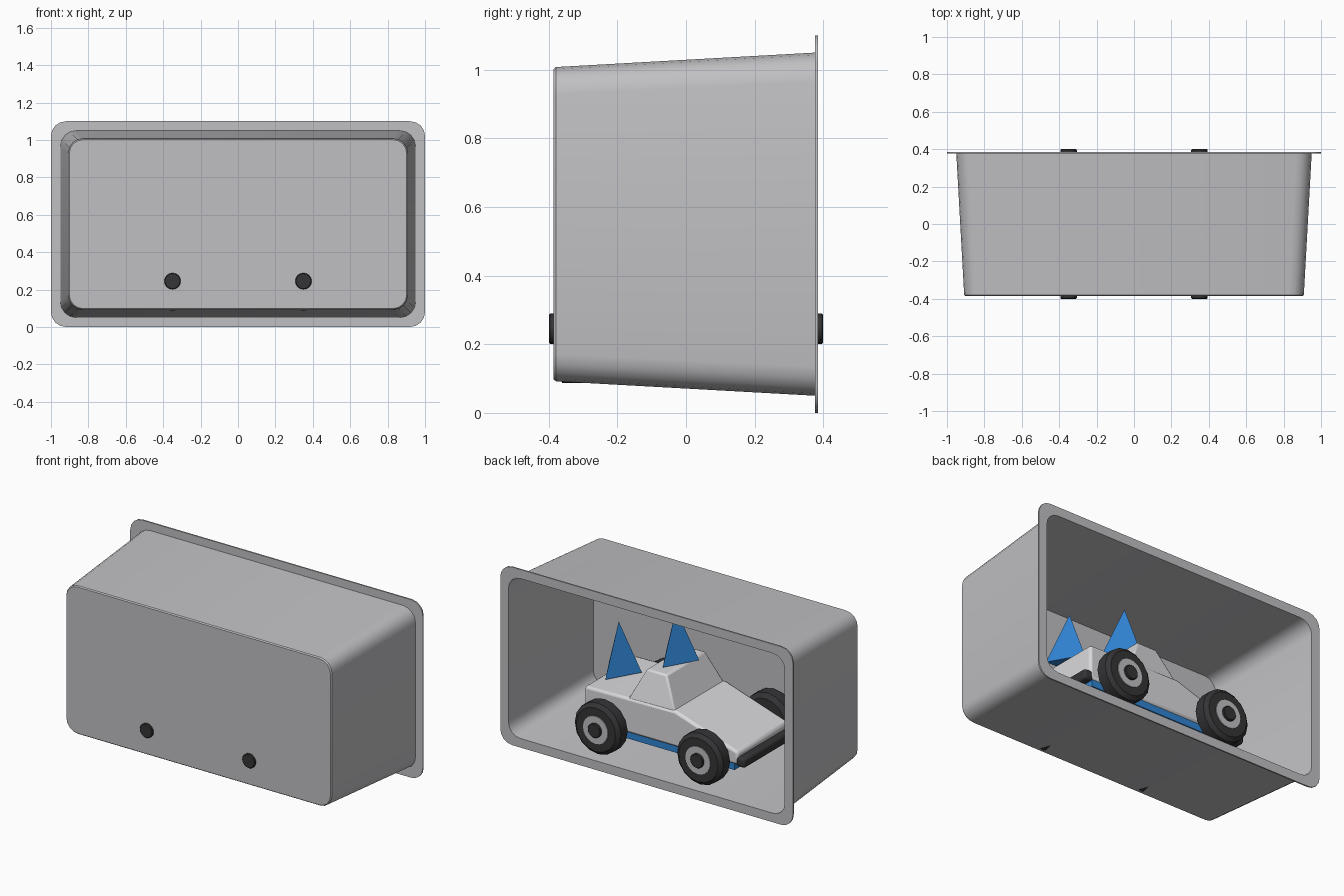
import bpy, bmesh, math
from mathutils import Matrix

if "Cube" in bpy.data.objects:
    bpy.data.objects.remove(bpy.data.objects["Cube"])


def material(name, rgb):
    m = bpy.data.materials.new(name)
    m.diffuse_color = (*rgb, 1)
    m.use_nodes = True
    m.node_tree.nodes["Principled BSDF"].inputs["Base Color"].default_value = m.diffuse_color
    return m


GREY = material("tray grey", (0.53, 0.53, 0.55))
PALE = material("body pale grey", (0.70, 0.70, 0.72))
RIM = material("rim grey", (0.53, 0.53, 0.55))
DARK = material("rubber black", (0.035, 0.035, 0.038))
BLUE = material("blue", (0.03, 0.23, 0.65))


def finish(bm, name, mat, bevel=0, smooth=True):
    bmesh.ops.recalc_face_normals(bm, faces=bm.faces)
    me = bpy.data.meshes.new(name)
    bm.to_mesh(me)
    bm.free()
    me.materials.append(mat)
    ob = bpy.data.objects.new(name, me)
    bpy.context.collection.objects.link(ob)
    if bevel:
        b = ob.modifiers.new("bevel", "BEVEL")
        b.width, b.segments = bevel, 2
    if smooth:
        bpy.ops.object.select_all(action='DESELECT')
        ob.select_set(True)
        bpy.context.view_layer.objects.active = ob
        bpy.ops.object.shade_smooth_by_angle(angle=math.radians(30))
    return ob


def loft(rings, name, mat, **kw):
    """Bridge equal-length point rings and cap both ends."""
    bm = bmesh.new()
    rows = [[bm.verts.new(p) for p in r] for r in rings]
    for a, b in zip(rows, rows[1:]):
        for i in range(len(a)):
            j = (i + 1) % len(a)
            bm.faces.new((a[i], a[j], b[j], b[i]))
    bm.faces.new(rows[0])
    bm.faces.new(rows[-1])
    return finish(bm, name, mat, **kw)


def rounded(y, hx, hz, r, cz=0.55, segs=4):
    pts = []
    for k, (sx, sz) in enumerate(((1, 1), (-1, 1), (-1, -1), (1, -1))):
        for i in range(segs + 1):
            a = math.radians(90 * k + 90 * i / segs)
            pts.append((sx * (hx - r) + r * math.cos(a), y,
                        cz + sz * (hz - r) + r * math.sin(a)))
    return pts


def rect(z, x0, x1, hy):
    return [(x0, -hy, z), (x1, -hy, z), (x1, hy, z), (x0, hy, z)]


def wheel_ring(x, y, z, r, n):
    return [(x + r * math.cos(2 * math.pi * i / n), y,
             z + r * math.sin(2 * math.pi * i / n)) for i in range(n)]


def wheel_part(name, x, side, profile, n, mat):
    loft([wheel_ring(x, side * y, 0.245, r, n) for y, r in profile], name, mat)


# Open tray with tapered walls and a flat rim flange
loft([rounded(-0.378, 0.898, 0.448, 0.075), rounded(0.385, 0.944, 0.494, 0.08),
      rounded(0.385, 1.0, 0.55, 0.08), rounded(0.376, 1.0, 0.55, 0.08),
      rounded(0.376, 0.95, 0.50, 0.085), rounded(-0.379, 0.908, 0.458, 0.08),
      rounded(-0.386, 0.902, 0.452, 0.075)], "tray", GREY)

# Car body: side profile extruded across the width
side = [(0.52, 0.21), (0.52, 0.42), (-0.10, 0.43), (-0.53, 0.29), (-0.53, 0.21)]
loft([[(x, y, z) for x, z in side] for y in (-0.25, 0.25)], "car_body", PALE, bevel=0.015)

# Cabin with sloping sides
loft([rect(0.41, -0.10, 0.23, 0.245), rect(0.605, 0.0, 0.135, 0.19)],
     "cabin", PALE, bevel=0.01)

# Blue chassis plate beneath the body
loft([rect(0.17, -0.50, 0.50, 0.24), rect(0.215, -0.50, 0.50, 0.24)], "chassis", BLUE)

# Bumpers at both ends
for label, x in (("front", -0.545), ("rear", 0.53)):
    loft([rect(0.20, x - 0.03, x + 0.03, 0.25), rect(0.26, x - 0.03, x + 0.03, 0.25)],
         label + "_bumper", DARK, bevel=0.015)

# Three-sided spikes on the rear deck and the roof
for label, x, z in (("deck", 0.46, 0.43), ("roof", 0.068, 0.61)):
    bm = bmesh.new()
    bmesh.ops.create_cone(bm, cap_ends=True, segments=3, radius1=0.13, radius2=0, depth=0.31,
                          matrix=Matrix.Translation((x, 0, z + 0.155))
                          @ Matrix.Rotation(0, 4, 'Z'))
    # Point one base corner towards +y
    low = max((v for v in bm.verts if v.co.z < z + 0.1), key=lambda v: v.co.y)
    turn = math.pi / 2 - math.atan2(low.co.y, low.co.x - x)
    bmesh.ops.rotate(bm, verts=bm.verts, cent=(x, 0, 0), matrix=Matrix.Rotation(turn, 3, 'Z'))
    finish(bm, label + "_spike", BLUE, smooth=False)

# Axles and wheels: chamfered tyre, rim disc and hub cap
for label, x in (("front", -0.35), ("rear", 0.35)):
    loft([wheel_ring(x, y, 0.245, 0.03, 12) for y in (-0.3, 0.3)], label + "_axle", DARK)
    for tag, s in (("left", -1), ("right", 1)):
        name = label + "_" + tag
        wheel_part(name + "_tyre", x, s,
                   [(0.275, 0.13), (0.295, 0.158), (0.36, 0.158), (0.38, 0.135)], 16, DARK)
        wheel_part(name + "_rim", x, s, [(0.30, 0.085), (0.385, 0.085)], 20, RIM)
        wheel_part(name + "_hub", x, s, [(0.30, 0.044), (0.396, 0.044), (0.40, 0.04)], 16, DARK)
